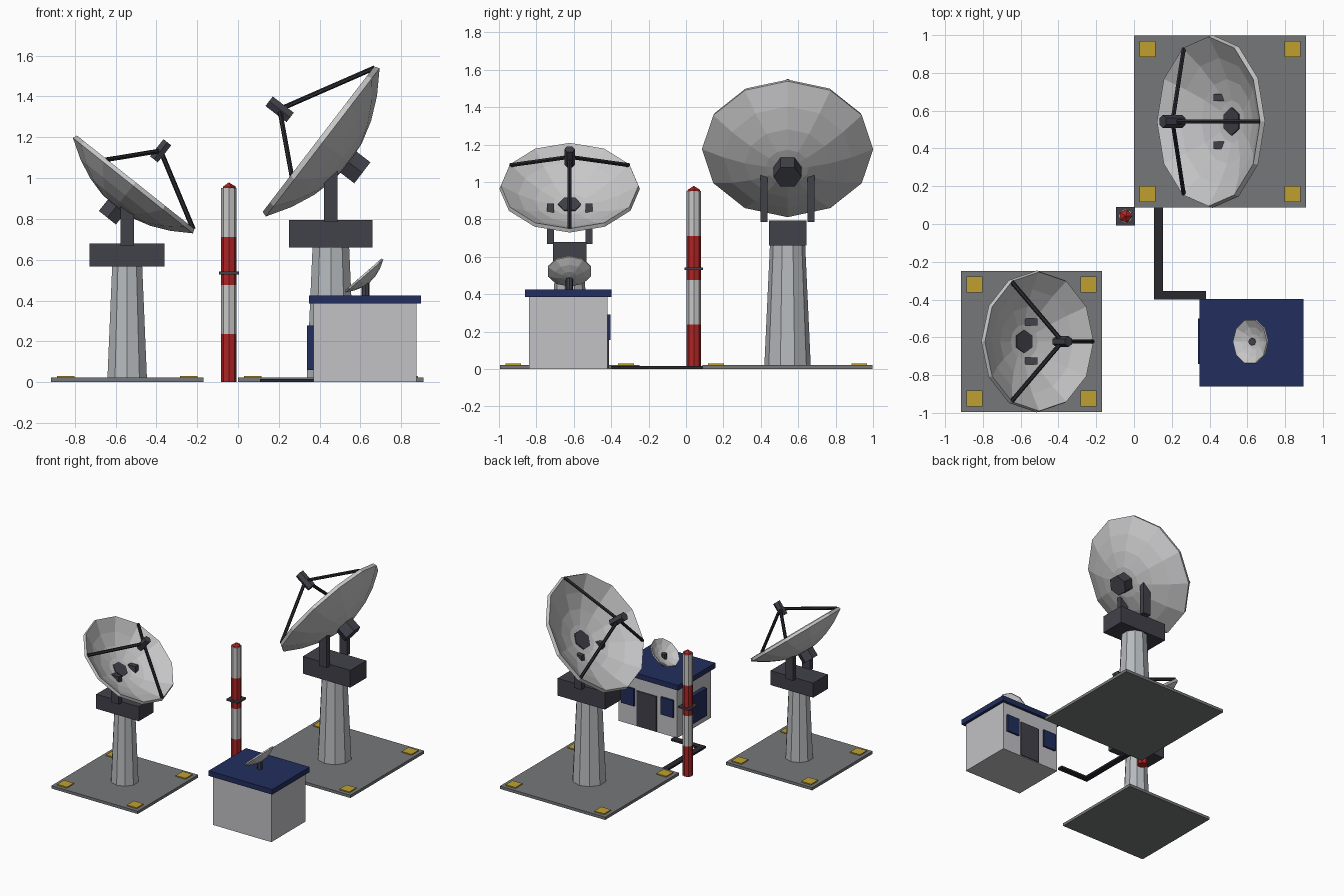
import bpy, bmesh, math
from mathutils import Matrix, Vector

cube = bpy.data.objects.get("Cube")
if cube:
    bpy.data.objects.remove(cube)


def material(name, rgb):
    m = bpy.data.materials.new(name)
    m.use_nodes = True
    col = (*rgb, 1)
    m.diffuse_color = col
    m.node_tree.nodes["Principled BSDF"].inputs["Base Color"].default_value = col
    return m


DISH = material("dish grey", (.57, .57, .58))
TOWER = material("tower grey", (.47, .49, .51))
WALL = material("wall grey", (.54, .54, .56))
PAD = material("concrete", (.18, .185, .19))
YELLOW = material("marker yellow", (.53, .35, .03))
DARK = material("dark metal", (.053, .053, .068))
STRUT = material("black metal", (.022, .022, .028))
NAVY = material("navy", (.016, .027, .11))
RED = material("warning red", (.43, .018, .018))
WHITE = material("mast white", (.57, .57, .57))


def finish(bm, name, mats, matrix=None):
    bmesh.ops.recalc_face_normals(bm, faces=bm.faces)
    me = bpy.data.meshes.new(name)
    bm.to_mesh(me)
    bm.free()
    for m in mats:
        me.materials.append(m)
    ob = bpy.data.objects.new(name, me)
    bpy.context.collection.objects.link(ob)
    if matrix:
        ob.matrix_world = matrix
    return ob


def box(name, mat, x, y, z):
    """Box from (min, max) pairs."""
    bm = bmesh.new()
    bmesh.ops.create_cube(bm, size=1)
    for v in bm.verts:
        v.co = [r[0] if c < 0 else r[1] for c, r in zip(v.co, (x, y, z))]
    return finish(bm, name, [mat])


def around(c, half):
    return (c - half, c + half)


def rod(name, mat, a, b, r1, r2, sides, matrix=None):
    """Prism or tapered column between two points."""
    a, b = Vector(a), Vector(b)
    d = b - a
    bm = bmesh.new()
    turn = d.to_track_quat('Z', 'Y').to_matrix().to_4x4() if d.xy.length > 1e-6 else Matrix()
    bmesh.ops.create_cone(bm, cap_ends=True, segments=sides, radius1=r1, radius2=r2,
                          depth=d.length, matrix=Matrix.Translation((a + b) / 2) @ turn)
    return finish(bm, name, [mat], matrix)


def dish(name, radius, depth, thick, sides, rings, matrix):
    """Thick faceted paraboloid, opening along local z."""
    steps = [i / rings for i in range(rings + 1)]
    prof = [(radius * s, depth * (s * s - 1)) for s in steps]
    prof += [(radius * .98 * s, depth * (s * s - 1) + thick) for s in reversed(steps)]
    bm = bmesh.new()
    vs = [bm.verts.new((r, 0, z)) for r, z in prof]
    es = [bm.edges.new(p) for p in zip(vs, vs[1:])]
    bmesh.ops.spin(bm, geom=vs + es, cent=(0, 0, 0), axis=(0, 0, 1),
                   angle=math.tau, steps=sides)
    bmesh.ops.remove_doubles(bm, verts=bm.verts, dist=1e-4)
    return finish(bm, name, [DISH], matrix)


def station(tag, cx, cy, k, half, yoke, arm_top, rim, tilt):
    # Pad with corner markers
    box(tag + "_pad", PAD, around(cx, half), around(cy, half), (0, .022))
    m = half - .0715
    for i, (sx, sy) in enumerate(((1, 1), (-1, 1), (-1, -1), (1, -1))):
        box(f"{tag}_pad_marker_{i + 1}", YELLOW, around(cx + sx * m, .0425),
            around(cy + sy * m, .0425), (.015, .03))
    # Tower, yoke block and arms
    rod(tag + "_tower", TOWER, (cx, cy, .02), (cx, cy, yoke[0] + .01), .124 * k, .094 * k, 10)
    box(tag + "_yoke", DARK, around(cx, .205 * k if k == 1 else .184),
        around(cy, .1 * k if k == 1 else .09), yoke)
    for side in (-1, 1):
        box(f"{tag}_arm_{'back' if side > 0 else 'front'}", DARK, around(cx, .033),
            around(cy + side * .126 * k, .019), (yoke[1] - .01, arm_top))
    # Reflector, rear hub, feed and struts
    mat = Matrix.Translation((rim[0], cy, rim[1])) @ Matrix.Rotation(math.radians(tilt), 4, 'Y')
    radius, thick = .458 * k, .026 * k
    dish(tag + "_reflector", radius, .165 * k, thick, 12, 4, mat)
    rod(tag + "_hub", DARK, (0, 0, -.245 * k), (0, 0, -.125 * k), .075 * k, .075 * k, 6, mat)
    feed = .266 * k
    rod(tag + "_feed", DARK, (0, 0, feed - .065 * k), (0, 0, feed + .065 * k),
        .034 * k, .034 * k, 6, mat)
    for i in range(3):
        a = math.tau * i / 3
        tip = (radius * .97 * math.cos(a), radius * .97 * math.sin(a), thick * .8)
        rod(f"{tag}_strut_{i + 1}", STRUT, (0, 0, feed), tip, .012, .012, 6, mat)


station("large", .455, .543, 1, .455, (.66, .795), 1.05, (.415, 1.175), -52.5)
station("small", -.543, -.622, .82, .373, (.566, .679), .885, (-.515, .963), 38.5)

# Hut
HX, HY = .6225, -.6285
box("hut_walls", WALL, around(HX, .2525), around(HY, .21), (0, .39))
box("hut_roof", NAVY, around(HX, .275), around(HY, .231), (.385, .425))
box("hut_door", DARK, around(.63, .085), (-.43, -.411), (.005, .28))
for name, x in (("left", .79), ("right", .45)):
    box(f"hut_window_{name}", NAVY, around(x, .055), (-.43, -.404), (.155, .29))
box("hut_side_panel", NAVY, (.338, .38), around(-.62, .12), (.06, .277))

# Roof dish
rod("roof_dish_post", DARK, (.625, -.623, .42), (.625, -.623, .515), .02, .02, 8)
dish("roof_dish", .122, .04, .01, 10, 3,
     Matrix.Translation((.62, -.623, .52)) @ Matrix.Rotation(math.radians(-41), 4, 'Y'))

# Striped mast with collar and beacon
MX, MY = -.045, .042
levels = (0, .237, .475, .712, .952)
for i, (lo, hi) in enumerate(zip(levels, levels[1:])):
    rod(f"mast_band_{i + 1}", WHITE if i % 2 else RED, (MX, MY, lo), (MX, MY, hi), .038, .038, 8)
box("mast_collar", DARK, around(MX, .049), around(MY, .049), (.528, .543))
bm = bmesh.new()
bmesh.ops.create_icosphere(bm, subdivisions=1, radius=.039,
                           matrix=Matrix.Translation((MX, MY, .94)))
finish(bm, "mast_beacon", [RED])

# Ground conduit
box("conduit_long", STRUT, around(.13, .023), (-.4, .1), (0, .015))
box("conduit_short", STRUT, (.153, .38), (-.4, -.355), (0, .015))
